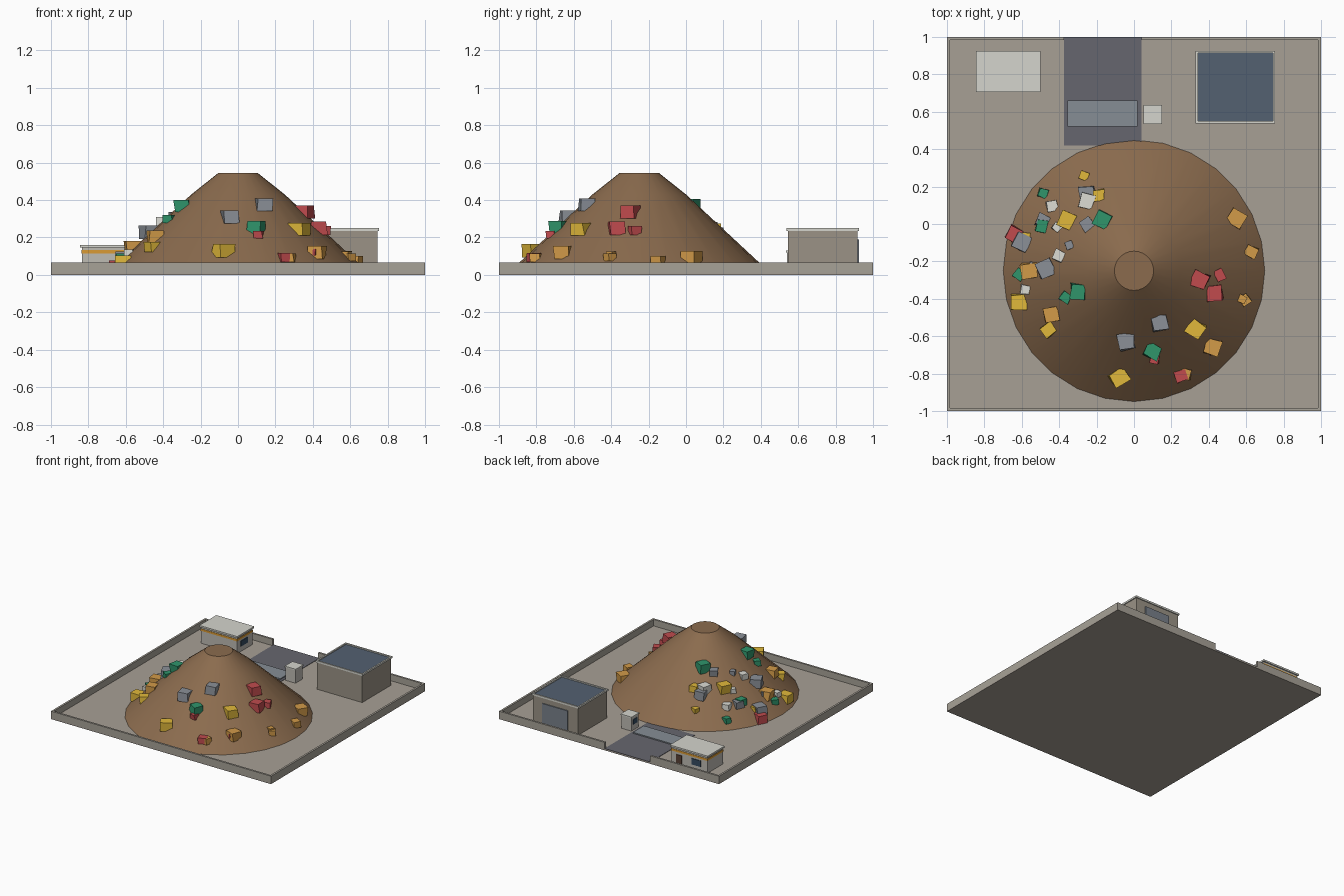
import bpy, bmesh, math, random

if "Cube" in bpy.data.objects:
    bpy.data.objects.remove(bpy.data.objects["Cube"])

random.seed(4)
TAN, PALE, WALL = (.60, .57, .52), (.83, .83, .80), (.65, .63, .59)
GLASS, LIGHT = (.22, .30, .38), (.74, .73, .70)
mats = {}


def finish(name, bm, col):
    bmesh.ops.recalc_face_normals(bm, faces=bm.faces)
    me = bpy.data.meshes.new(name)
    bm.to_mesh(me)
    bm.free()
    ob = bpy.data.objects.new(name, me)
    bpy.context.collection.objects.link(ob)
    if col not in mats:
        mats[col] = bpy.data.materials.new("paint_%d" % len(mats))
        mats[col].diffuse_color = (*[c ** 2.2 for c in col], 1)
    me.materials.append(mats[col])
    return ob


def box(name, x, y, z, col):
    bm = bmesh.new()
    bmesh.ops.create_cube(bm, size=1)
    for v in bm.verts:
        v.co = [r[0] + (c + .5) * (r[1] - r[0]) for c, r in zip(v.co, (x, y, z))]
    return finish(name, bm, col)


def grow(r, d):
    return (r[0] - d, r[1] + d)


# yard slab and perimeter wall, open at the road
G, H, E = .012, (0, .065), .984
ROAD = (-.375, .04)
box("ground", (-1, 1), (-1, 1), (0, G), (.65, .62, .58))
box("front_wall", (-1, 1), (-1, -E), H, WALL)
box("left_wall", (-1, -E), (-E, E), H, WALL)
box("right_wall", (E, 1), (-E, E), H, WALL)
box("back_wall_left", (-1, ROAD[0]), (E, 1), H, WALL)
box("back_wall_right", (ROAD[1], 1), (E, 1), H, WALL)

# road and weighing plate
box("road", ROAD, (.42, 1), (.002, G + .003), (.40, .40, .43))
box("weigh_plate", grow(ROAD, -.02), (.52, .66), (G, .024), (.52, .55, .58))

# waste heap, a turned profile
CY, N = -.25, 28
profile = [(.71, .002), (.25, .43), (.105, .545)]
bm = bmesh.new()
rings = [[bm.verts.new((r * math.cos(i * math.tau / N), r * math.sin(i * math.tau / N) + CY, z))
          for i in range(N)] for r, z in profile]
for a, b in zip(rings, rings[1:]):
    for i in range(N):
        j = (i + 1) % N
        bm.faces.new((a[i], a[j], b[j], b[i]))
bm.faces.new(rings[-1])
bm.faces.new(rings[0][::-1])
heap = finish("heap", bm, (.54, .42, .31))
bpy.context.view_layer.objects.active = heap
heap.select_set(True)
bpy.ops.object.shade_smooth_by_angle(angle=math.radians(30))


# irregular rubbish blocks, level-topped and half sunk in the slope
def block(name, x, y, s, col):
    z = .002 + (.71 - math.hypot(x, y - CY)) * .93
    turn, bm = random.uniform(-.7, .7), bmesh.new()
    bmesh.ops.create_cube(bm, size=1)
    for v in bm.verts:
        px, py = (c * s * random.uniform(.8, 1.1) for c in v.co.xy)
        v.co = (x + px * math.cos(turn) - py * math.sin(turn),
                y + px * math.sin(turn) + py * math.cos(turn),
                max(z + .003 + v.co.z * s * .8, .004))
    finish(name, bm, col)


colours = {"red": (.75, .30, .31), "green": (.20, .58, .42), "yellow": (.88, .72, .24),
           "orange": (.82, .60, .29), "grey": (.54, .56, .59), "white": (.86, .86, .83)}
large = {
    "red": [(-.64, -.06), (.35, -.3), (.43, -.37)],
    "green": [(-.17, .02), (-.3, -.36), (.1, -.68)],
    "yellow": [(-.36, .02), (-.62, -.42), (.33, -.56), (-.08, -.82)],
    "orange": [(.55, .03), (-.56, -.25), (-.44, -.48), (.42, -.66)],
    "grey": [(-.25, .16), (-.6, -.1), (-.47, -.24), (.14, -.53), (-.04, -.63)],
    "white": [(-.25, .12)]}
for name, spots in large.items():
    for x, y in spots:
        block("large_rubbish_" + name, x, y, random.uniform(.08, .09), colours[name])

# small blocks scattered, thicker on the left slope
for i in range(24):
    name = list(colours)[i % len(colours)]
    lo, hi = (115, 215) if i % 3 else (255, 390)
    t, r = math.radians(random.uniform(lo, hi)), random.uniform(.33, .65)
    block("small_rubbish_" + name, r * math.cos(t), CY + r * math.sin(t),
          random.uniform(.04, .07), colours[name])

# shed with sunken dark roof, pale rim and roller door
SX, SY, RZ = (.342, .743), (.55, .913), (.235, .25)
box("shed_walls", grow(SX, .004), grow(SY, .004), (.005, .235), TAN)
box("shed_roof", SX, SY, (.235, .241), (.33, .38, .44))
for k in (0, 1):
    ex, ey = sorted((SX[k], grow(SX, .012)[k])), sorted((SY[k], grow(SY, .012)[k]))
    box("shed_rim_side_%d" % k, ex, SY, RZ, PALE)
    box("shed_rim_end_%d" % k, grow(SX, .012), ey, RZ, PALE)
box("shed_door", (.43, .66), (.91, .925), (.01, .19), (.47, .50, .54))

# gatehouse with stripe, door and windows
GX, GY, BACK = (-.835, -.51), (.715, .915), (.91, .92)
box("gatehouse_walls", GX, GY, (.005, .146), LIGHT)
box("gatehouse_stripe", grow(GX, .003), grow(GY, .003), (.115, .132), (.85, .60, .22))
box("gatehouse_roof", grow(GX, .01), grow(GY, .01), (.146, .16), PALE)
box("gatehouse_door", (-.605, -.555), BACK, (.01, .095), (.35, .26, .22))
box("gatehouse_back_window", (-.775, -.695), BACK, (.05, .1), GLASS)
box("gatehouse_side_window", (-.515, -.505), (.76, .85), (.055, .1), GLASS)

# weighing kiosk
KX, KY = (.055, .145), (.54, .63)
box("kiosk_walls", KX, KY, (.005, .12), LIGHT)
box("kiosk_roof", grow(KX, .005), grow(KY, .005), (.12, .13), PALE)
box("kiosk_window", (.05, .06), grow(KY, -.02), (.06, .1), GLASS)

for m in bpy.data.materials:
    if m.users and not m.is_grease_pencil:
        m.use_nodes = True
        m.node_tree.nodes["Principled BSDF"].inputs["Base Color"].default_value = m.diffuse_color
